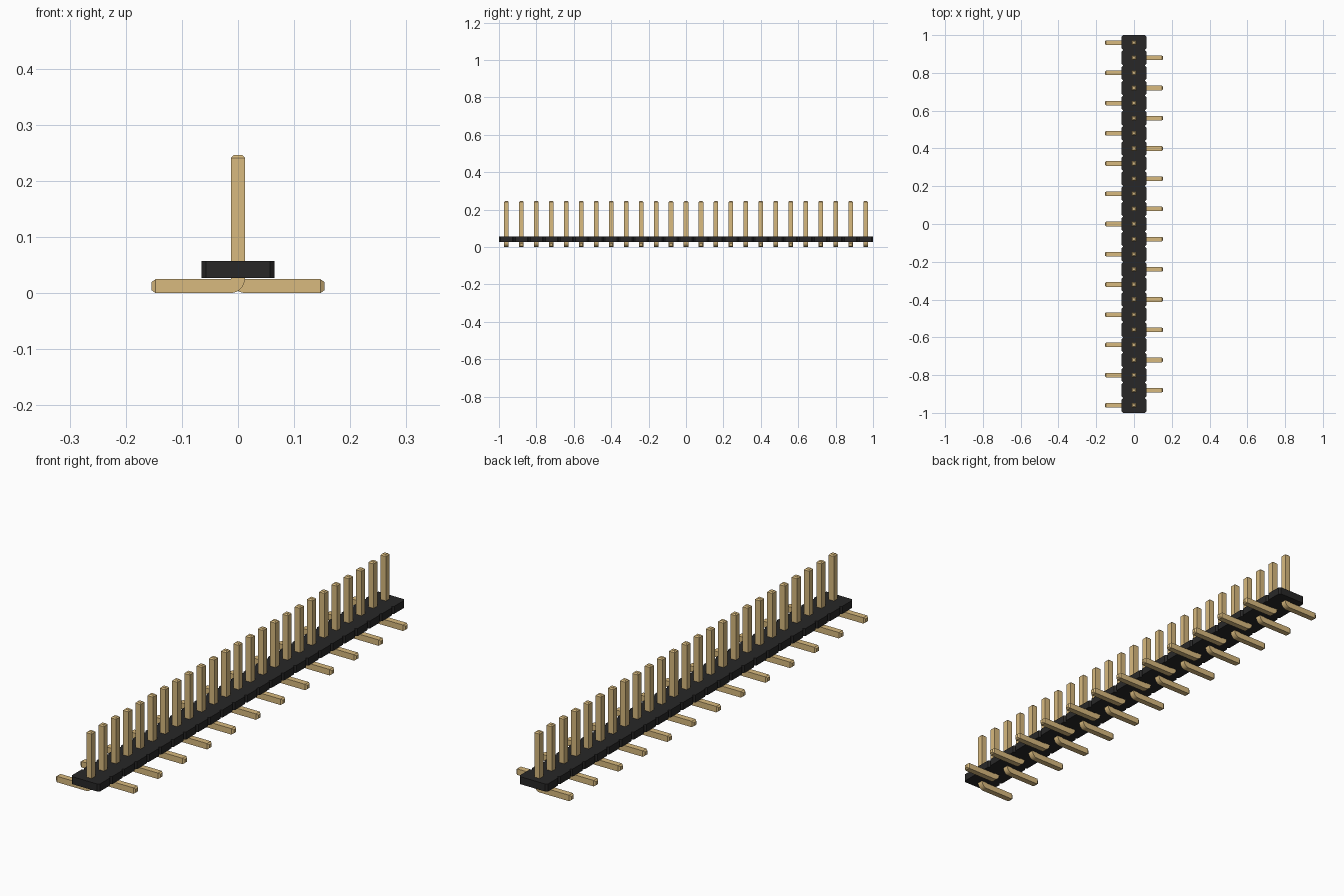
import bpy, bmesh, math

cube = bpy.data.objects.get("Cube")
if cube:
    bpy.data.objects.remove(cube, do_unlink=True)

PINS, PITCH = 25, 0.08
HALF = 0.0123            # half the pin thickness
CHAMFER = 0.008          # housing corner cut
TIP = 0.005              # pin tip taper


def material(name, rgb):
    mat = bpy.data.materials.new(name)
    mat.use_nodes = True
    mat.diffuse_color = (*rgb, 1)
    mat.node_tree.nodes["Principled BSDF"].inputs["Base Color"].default_value = (*rgb, 1)
    return mat


def finish(bm, name, mat):
    bmesh.ops.recalc_face_normals(bm, faces=bm.faces)
    mesh = bpy.data.meshes.new(name)
    bm.to_mesh(mesh)
    bm.free()
    mesh.materials.append(mat)
    return mesh


def add(name, mesh):
    obj = bpy.data.objects.new(name, mesh)
    bpy.context.collection.objects.link(obj)
    return obj


gold = material("pin gold", (0.69, 0.49, 0.21))
black = material("housing black", (0.021, 0.0205, 0.0205))

# Housing: a row of octagonal cells joined end to end
side = []
for i in range(PINS):
    y0 = -1 + i * PITCH
    side += [(0.065 - CHAMFER, y0), (0.065, y0 + CHAMFER), (0.065, y0 + PITCH - CHAMFER)]
side.append((0.065 - CHAMFER, 1))
outline = side + [(-x, y) for x, y in reversed(side)]
bm = bmesh.new()
face = bm.faces.new([bm.verts.new((x, y, 0.0265)) for x, y in outline])
up = bmesh.ops.extrude_face_region(bm, geom=[face])["geom"]
bmesh.ops.translate(bm, vec=(0, 0, 0.031),
                    verts=[v for v in up if isinstance(v, bmesh.types.BMVert)])
add("housing", finish(bm, "housing", black))

# Pin: square section swept from the foot (-x), round the bend and up to the top.
# Each ring holds an inner point, an outer point (x, z) and a half width along y.
R_IN, R_OUT, STEPS = 0.001, 0.001 + 2 * HALF, 8
cx, cz = -HALF - R_IN, R_OUT
rings = [((-0.154, cz - R_IN - TIP), (-0.154, TIP), HALF - TIP),
         ((-0.147, cz - R_IN), (-0.147, 0), HALF)]
for i in range(STEPS + 1):
    a = math.radians(-90 + 90 * i / STEPS)
    rings.append(tuple((cx + r * math.cos(a), cz + r * math.sin(a))
                       for r in (R_IN, R_OUT)) + (HALF,))
rings += [((-HALF, 0.241), (HALF, 0.241), HALF),
          ((-HALF + TIP, 0.246), (HALF - TIP, 0.246), HALF - TIP)]

bm = bmesh.new()
loops = []
for (xi, zi), (xo, zo), w in rings:
    loops.append([bm.verts.new(p) for p in
                  ((xi, -w, zi), (xo, -w, zo), (xo, w, zo), (xi, w, zi))])
for a, b in zip(loops, loops[1:]):
    for k in range(4):
        n = (k + 1) % 4
        bm.faces.new((a[k], a[n], b[n], b[k]))
bm.faces.new(loops[0])
bm.faces.new(loops[-1])
pin_mesh = finish(bm, "pin", gold)

# Pins alternate their feet from side to side
for i in range(PINS):
    pin = add(f"pin_{i + 1:02d}", pin_mesh)
    pin.location.y = (i - (PINS - 1) / 2) * PITCH
    pin.rotation_euler.z = math.pi * (i % 2)

# Smooth only the bend
bpy.ops.object.select_all(action='DESELECT')
pin.select_set(True)
bpy.context.view_layer.objects.active = pin
bpy.ops.object.shade_smooth_by_angle(angle=math.radians(25))
